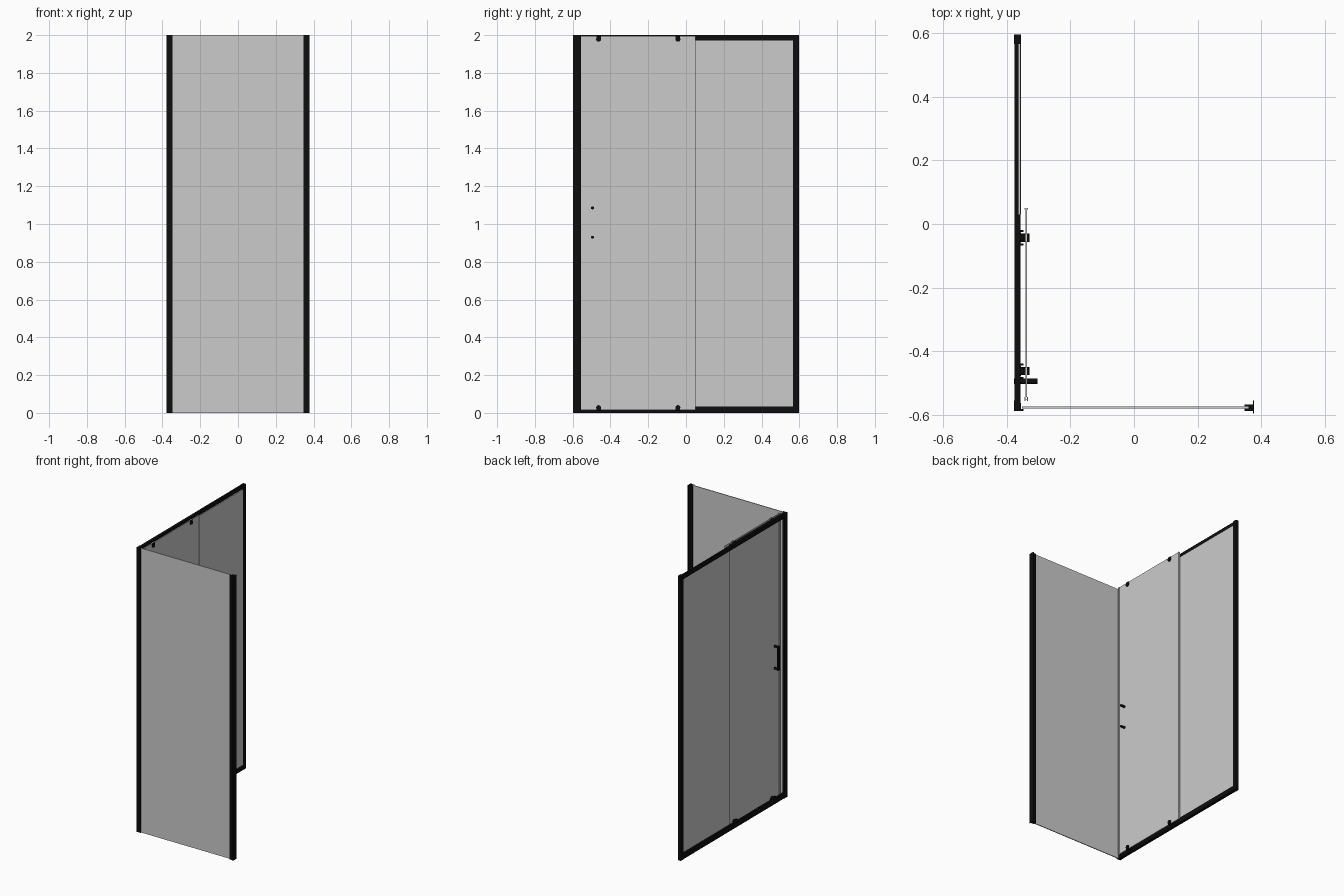
import bpy, bmesh, math
from mathutils import Matrix, Vector

if "Cube" in bpy.data.objects:
    bpy.data.objects.remove(bpy.data.objects["Cube"])

black = bpy.data.materials.new("black_metal")
black.diffuse_color = (0.004, 0.004, 0.004, 1)
black.use_nodes = True
black.node_tree.nodes["Principled BSDF"].inputs["Base Color"].default_value = black.diffuse_color


def finish(name, bm, mat):
    me = bpy.data.meshes.new(name)
    bm.to_mesh(me)
    bm.free()
    ob = bpy.data.objects.new(name, me)
    bpy.context.collection.objects.link(ob)
    if mat:
        me.materials.append(mat)
    return ob


def add_box(bm, x, y, z):
    c = Vector([(a + b) / 2 for a, b in (x, y, z)])
    s = [b - a for a, b in (x, y, z)]
    bmesh.ops.create_cube(bm, size=1, matrix=Matrix.Translation(c) @ Matrix.Diagonal((*s, 1)))


def boxes(name, parts, mat=None):
    bm = bmesh.new()
    for p in parts:
        add_box(bm, *p)
    return finish(name, bm, mat)


def add_rod(bm, a, b, r, n=20):
    a, b = Vector(a), Vector(b)
    d = b - a
    m = Matrix.Translation((a + b) / 2) @ d.to_track_quat('Z', 'Y').to_matrix().to_4x4()
    bmesh.ops.create_cone(bm, cap_ends=True, segments=n, radius1=r, radius2=r, depth=d.length, matrix=m)


def smooth(ob):
    for p in ob.data.polygons:
        p.use_smooth = len(p.vertices) == 4
    for e in ob.data.edges:
        e.use_edge_sharp = False
    bpy.context.view_layer.objects.active = ob
    ob.select_set(True)
    bpy.ops.object.shade_smooth_by_angle(angle=math.radians(35))
    ob.select_set(False)


H = (0, 2.0)

# Glass panels
boxes("side_glass", [((-0.352, 0.36), (-0.581, -0.575), H)])
boxes("fixed_glass", [((-0.363, -0.357), (0.03, 0.575), (0.035, 1.972))])
boxes("door_glass", [((-0.342, -0.336), (-0.545, 0.045), (0.014, 1.996))])

# Clear seals along both door edges
for name, y0, y1 in (("door_seal_front", -0.557, -0.545), ("door_seal_rear", 0.045, 0.05)):
    boxes(name, [((-0.345, -0.342), (y0, y1), (0.014, 1.996)),
                 ((-0.336, -0.333), (y0, y1), (0.014, 1.996)),
                 ((-0.345, -0.333), ((y0 + y1) / 2 - 0.001, (y0 + y1) / 2 + 0.001), (0.014, 1.996))])

# Upright wall profiles and corner post
boxes("side_wall_profile", [((0.347, 0.375), (-0.588, -0.568), H),
                            ((0.375, 0.378), (-0.597, -0.556), H)], black)
boxes("rear_wall_profile", [((-0.378, -0.356), (0.566, 0.595), H),
                            ((-0.378, -0.356), (0.595, 0.597), H)], black)
boxes("corner_post", [((-0.377, -0.356), (-0.588, -0.564), H),
                      ((-0.356, -0.347), (-0.588, -0.5815), H),
                      ((-0.378, -0.376), (-0.588, -0.556), H)], black)

# Top and bottom rails, with a roller lip along the door opening
for name, z, lip in (("top_rail", (1.97, 2.0), (1.985, 2.0)), ("bottom_rail", (0, 0.038), (0, 0.014))):
    boxes(name, [((-0.376, -0.363), (-0.565, 0.567), z),
                 ((-0.363, -0.357), (-0.565, 0.03), lip)], black)
boxes("bottom_rail_cover", [((-0.363, -0.356), (0.03, 0.567), (0, 0.035))], black)

# Rollers: two at the top, two at the bottom
for level, zc, s in (("top", 1.978, 1), ("bottom", 0.028, -1)):
    for side, y in (("front", -0.463), ("rear", -0.043)):
        bm = bmesh.new()
        add_rod(bm, (-0.358, y, zc), (-0.329, y, zc), 0.013)
        z0, z1 = sorted((zc, zc + s * 0.018))
        add_box(bm, (-0.35, -0.331), (y - 0.012, y + 0.012), (z0, z1))
        add_rod(bm, (-0.362, y, zc), (-0.356, y, zc), 0.016)
        for dy in (-0.021, 0.021):
            add_box(bm, (-0.362, -0.348), (y + dy - 0.003, y + dy + 0.003), (zc - 0.008, zc + 0.008))
        add_box(bm, (-0.362, -0.358), (y - 0.022, y + 0.022), (zc - 0.008, zc + 0.008))
        smooth(finish(f"{level}_{side}_roller", bm, black))

# Handle outside, through-bolts and knobs inside
bm = bmesh.new()
for z in (0.93, 1.085):
    add_rod(bm, (-0.376, -0.495, z), (-0.303, -0.495, z), 0.008)
add_box(bm, (-0.378, -0.366), (-0.503, -0.487), (0.922, 1.093))
smooth(finish("door_handle", bm, black))
